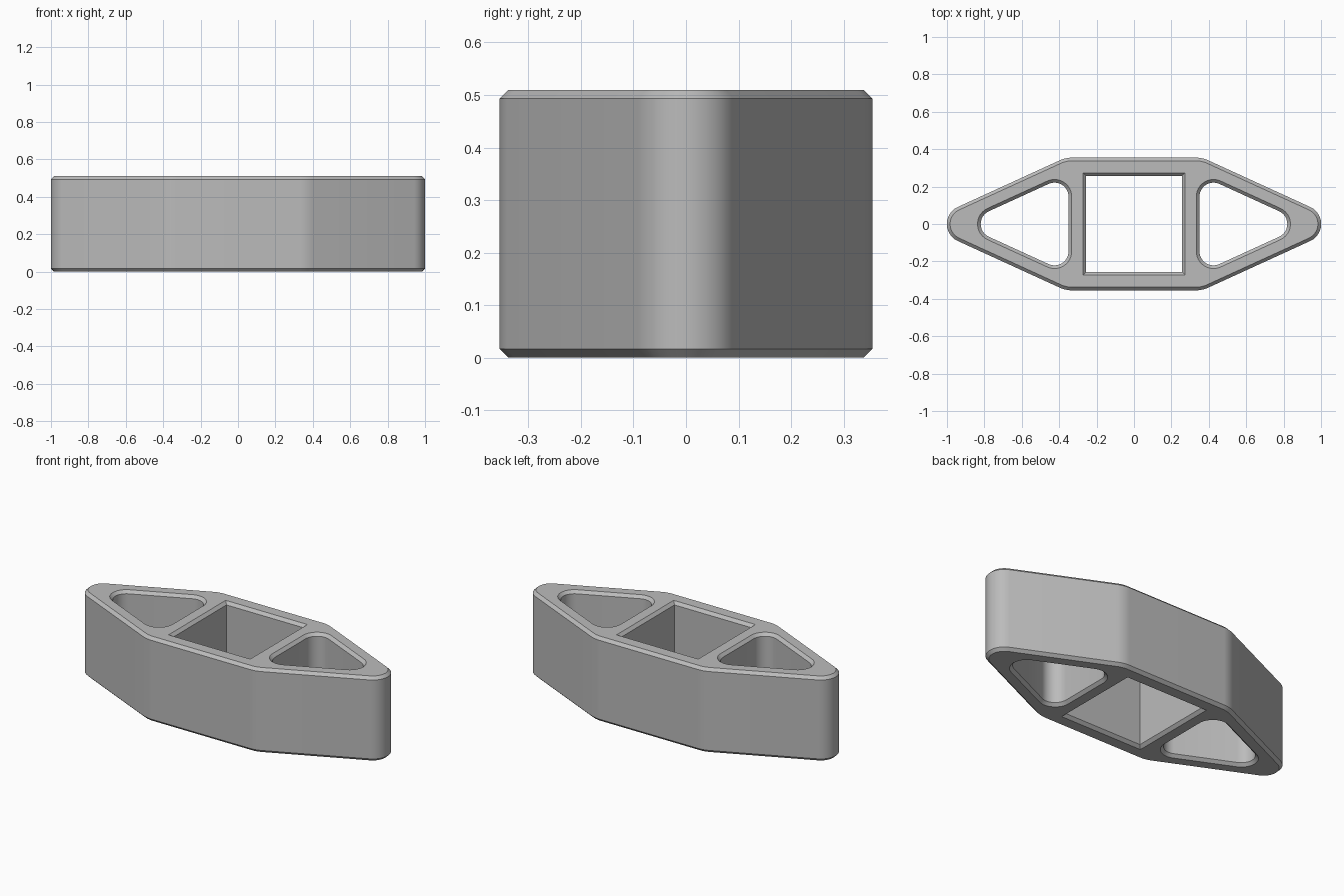
import bpy, bmesh, math
from mathutils import Vector

if "Cube" in bpy.data.objects:
    bpy.data.objects.remove(bpy.data.objects["Cube"], do_unlink=True)

HEIGHT = 0.51
CHAMFER = 0.017
ARC_STEPS = 12


def fillet_loop(corners):
    """Counter-clockwise (x, y, radius) corners -> rounded outline points."""
    points = []
    for i, (x, y, radius) in enumerate(corners):
        p = Vector((x, y))
        before = (p - Vector(corners[i - 1][:2])).normalized()
        after = (Vector(corners[(i + 1) % len(corners)][:2]) - p).normalized()
        if radius == 0:
            points.append(p)
            continue
        n1, n2 = Vector((before.y, -before.x)), Vector((after.y, -after.x))
        centre = p - (n1 + n2) * radius / (1 + n1.dot(n2))
        start = math.atan2(n1.y, n1.x)
        turn = math.acos(n1.dot(n2))
        for k in range(ARC_STEPS + 1):
            a = start + turn * k / ARC_STEPS
            points.append(centre + radius * Vector((math.cos(a), math.sin(a))))
    return points


def offset_loop(points, distance):
    """Move an outline outward by a constant distance."""
    moved = []
    for i, p in enumerate(points):
        d1 = (p - points[i - 1]).normalized()
        d2 = (points[(i + 1) % len(points)] - p).normalized()
        n1, n2 = Vector((d1.y, -d1.x)), Vector((d2.y, -d2.x))
        moved.append(p + (n1 + n2) * distance / (1 + n1.dot(n2)))
    return moved


def mirrored(corners):
    return [(-x, y, r) for x, y, r in reversed(corners)]


# Outer body, square socket and the two triangular openings
right_half = [(0.365, -0.355, 0.17), (1.141, 0, 0.1), (0.365, 0.355, 0.17)]
outer = right_half + mirrored(right_half)
s = 0.256
socket = [(-s, -s, 0), (s, -s, 0), (s, s, 0), (-s, s, 0)]
triangle = [(0.35, -0.263, 0.075), (0.925, 0, 0.075), (0.35, 0.263, 0.075)]
outlines = [(outer, -1), (socket, 1), (triangle, 1), (mirrored(triangle), 1)]

bm = bmesh.new()
rims = {0: [], 3: []}
for corners, side in outlines:
    base = fillet_loop(corners)
    levels = [(CHAMFER, 0), (0, CHAMFER), (0, HEIGHT - CHAMFER), (CHAMFER, HEIGHT)]
    rings = [[bm.verts.new((p.x, p.y, z)) for p in offset_loop(base, side * shift)]
             for shift, z in levels]
    # Wall with a chamfer at both ends
    for low, high in zip(rings, rings[1:]):
        for i in range(len(low)):
            quad = [low[i - 1], low[i], high[i], high[i - 1]]
            bm.faces.new(quad if side < 0 else quad[::-1])
    for level, rim in rims.items():
        ring = rings[level]
        rim += [bm.edges.get((ring[i - 1], ring[i])) for i in range(len(ring))]

# Flat top and bottom around the openings
for rim in rims.values():
    bmesh.ops.triangle_fill(bm, edges=rim, use_beauty=True)
bmesh.ops.recalc_face_normals(bm, faces=bm.faces)

mesh = bpy.data.meshes.new("spacer_body")
bm.to_mesh(mesh)
bm.free()
body = bpy.data.objects.new("spacer_body", mesh)
bpy.context.collection.objects.link(body)

grey = bpy.data.materials.new("plain grey")
grey.use_nodes = True
colour = (0.5, 0.5, 0.5, 1)
grey.diffuse_color = colour
grey.node_tree.nodes["Principled BSDF"].inputs["Base Color"].default_value = colour
mesh.materials.append(grey)

# Smooth rounded corners, crisp chamfers
bpy.ops.object.select_all(action="DESELECT")
body.select_set(True)
bpy.context.view_layer.objects.active = body
bpy.ops.object.shade_smooth_by_angle(angle=math.radians(30))
